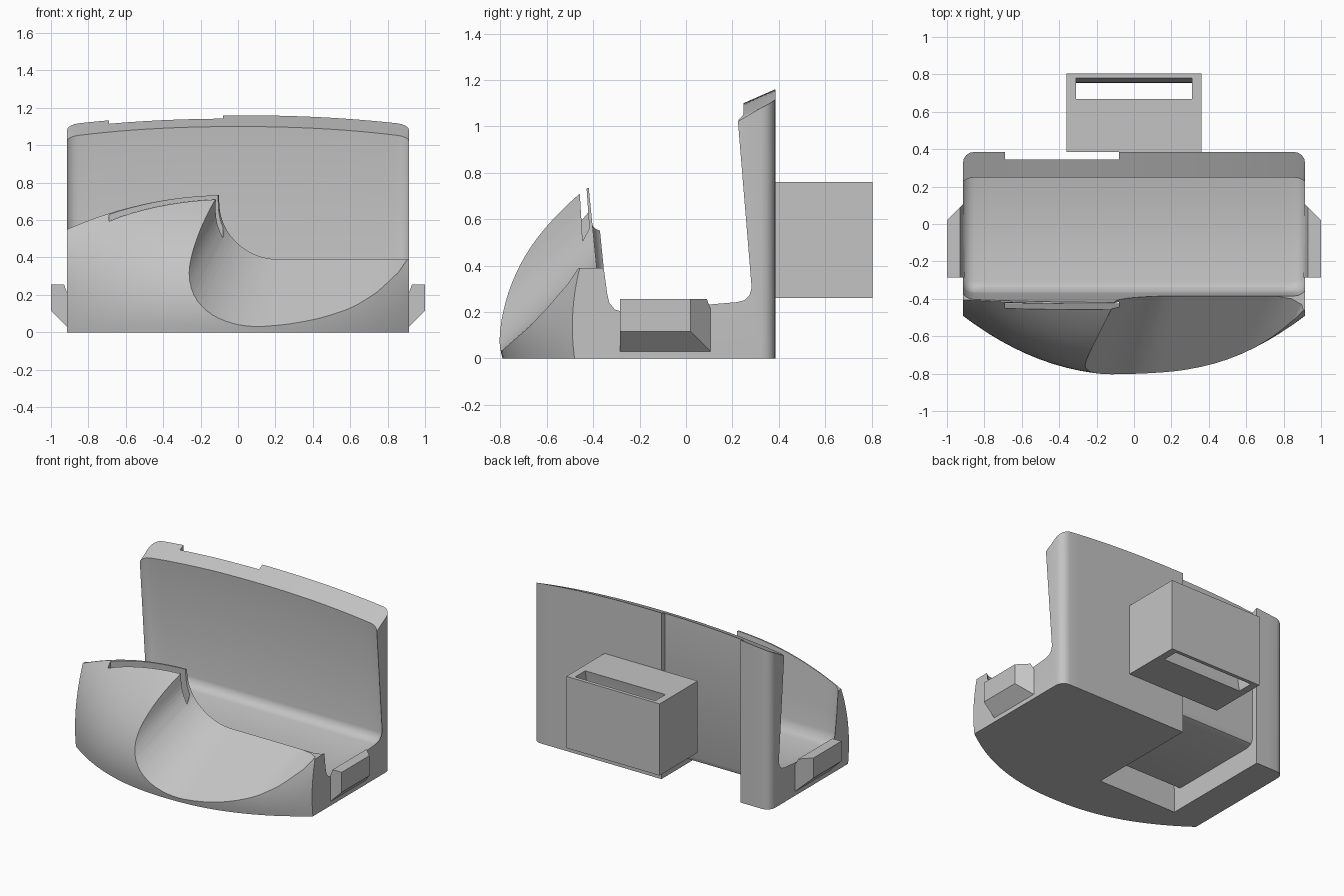
import bpy, bmesh, math

cube = bpy.data.objects.get("Cube")
if cube:
    bpy.data.objects.remove(cube, do_unlink=True)

grey = bpy.data.materials.new("plain_grey")
grey.use_nodes = True
colour = (0.55, 0.55, 0.55, 1)
grey.diffuse_color = colour
grey.node_tree.nodes["Principled BSDF"].inputs["Base Color"].default_value = colour


def loft(name, sections):
    """Closed solid through matching rings of points."""
    bm = bmesh.new()
    rings = [[bm.verts.new(p) for p in ring] for ring in sections]
    n = len(rings[0])
    for a, b in zip(rings, rings[1:]):
        for i in range(n):
            j = (i + 1) % n
            bm.faces.new((a[i], a[j], b[j], b[i]))
    bm.faces.new(rings[0])
    bm.faces.new(rings[-1])
    bmesh.ops.recalc_face_normals(bm, faces=bm.faces)
    mesh = bpy.data.meshes.new(name)
    bm.to_mesh(mesh)
    bm.free()
    mesh.materials.append(grey)
    obj = bpy.data.objects.new(name, mesh)
    bpy.context.collection.objects.link(obj)
    return obj


def prism_x(name, outline, x0, x1):
    return loft(name, [[(x, y, z) for y, z in outline] for x in (x0, x1)])


def activate(obj):
    bpy.ops.object.select_all(action='DESELECT')
    obj.select_set(True)
    bpy.context.view_layer.objects.active = obj


def cut(obj, cutter):
    activate(obj)
    mod = obj.modifiers.new("cut", 'BOOLEAN')
    mod.operation = 'DIFFERENCE'
    mod.solver = 'EXACT'
    mod.object = cutter
    bpy.ops.object.modifier_apply(modifier=mod.name)
    bpy.data.objects.remove(cutter, do_unlink=True)


HALF = 0.915
ROUND = 0.06
POCKET = 0.075


def body_section(x):
    """Side profile of the cradle at one x: floor, bulging front, back wall."""
    u = (abs(x) / HALF) ** 2.2
    e = min(ROUND, max(0, abs(x) - HALF + ROUND))
    r = ROUND - math.sqrt(ROUND ** 2 - e * e)      # rounded back corners
    g = POCKET - math.sqrt(POCKET ** 2 - e * e)    # pocket narrows at its ends
    back = 0.385 - r
    top = 0.735 - 0.185 * u
    pts = [(back, 0)]
    steps = 18
    for i in range(steps + 1):
        t = i / steps
        middle = -0.81 + 0.38 * ((t - 0.18) / 0.82) ** 2
        side = -0.49 + 0.085 * ((t - 0.25) / 0.75) ** 2
        pts.append((middle * (1 - u) + side * u, t * top))
    front = -0.385 + g
    pts.append((front - 0.1 * (top - 0.39), top))
    pts += [(front, 0.39), (front + 0.015, 0.25 + g)]
    # fillets between floor and walls
    for a in (30, 60, 90):
        c, s = math.cos(math.radians(a)), math.sin(math.radians(a))
        pts.append((front + 0.08 - 0.065 * c, 0.25 + g - 0.08 * s))
    for a in (90, 60, 30, 0):
        c, s = math.cos(math.radians(a)), math.sin(math.radians(a))
        pts.append((0.25 - g + 0.063 * c, 0.275 + g - 0.063 * s))
    pts.append((0.248 - 0.8 * g, 1.10 - 0.055 * u - 0.4 * r))
    pts.append((back, 1.16 - 0.05 * u - 0.5 * r))
    return [(x, y, z) for y, z in pts]


# Cradle body
inner = HALF - ROUND
ends = [inner + ROUND * math.sin(math.radians(a)) for a in (22, 45, 67, 90)]
xs = [-x for x in reversed(ends)]
xs += [-inner + 2 * inner * i / 24 for i in range(25)] + ends
body = loft("cradle_body", [body_section(x) for x in xs])

# Strap channel under the base, up the back and inside the front wall
channel = [(0.5, -0.1), (0.5, 1.3), (0.345, 1.3), (0.345, 0.2), (0.33, 0.165),
           (0.295, 0.15), (-0.37, 0.15), (-0.39, 0.17), (-0.432, 0.78),
           (-0.462, 0.78), (-0.425, 0.15), (-0.425, -0.1)]
cut(body, prism_x("channel_cutter", channel, -0.69, -0.08))


# Slanting thumb scoop through the front wall, widening outward
def scoop_section(y, d):
    left, centre, drop = -0.085 + 0.5 * d, 0.215 + 0.21 * d, 0.875 * d
    pts = [(left, 2.0)]
    for i in range(17):
        a = math.pi / 2 * i / 16
        pts.append((centre - (centre - left) * math.cos(a),
                    0.70 + drop - 0.31 * math.sin(a)))
    for x, z in ((0.76, 0.39), (0.85, 0.403), (0.92, 0.43), (0.965, 0.48), (0.99, 0.55)):
        pts.append((x + 0.5 * d, z + drop))
    pts.append((1.0 + 0.5 * d, 2.0))
    return [(x, y, z) for x, z in pts]


cut(body, loft("scoop_cutter", [scoop_section(-0.30, 0), scoop_section(-0.385, 0),
                                scoop_section(-1.0, -0.615)]))
# Flat rim beside the scoop
cut(body, prism_x("rim_cutter", [(-1, 0.39), (-0.30, 0.39), (-0.30, 2), (-1, 2)], 0.25, 2))

# Belt loop block on the back with a gently bowed slot
loop = prism_x("belt_loop", [(0.385, 0.26), (0.805, 0.26), (0.805, 0.76), (0.385, 0.76)],
               -0.36, 0.36)
arc = []
for i in range(13):
    k = -1.1 + 2.2 * i / 12
    arc.append((-0.025 * (1 - k * k), 0.51 + 0.25 * k))
slot = [(0.668 + o, z) for o, z in arc] + [(0.78 + o, z) for o, z in reversed(arc)]
cut(loop, prism_x("slot_cutter", slot, -0.31, 0.31))


# Chamfered tabs on both sides, hollowed slightly where the pocket meets them
def tab_ring(x, y1, z0, z1):
    return [(x, y, z) for y, z in ((-0.285, z0), (y1, z0), (y1, z1), (-0.285, z1))]


for side, name in ((1, "left_tab"), (-1, "right_tab")):
    loft(name, [tab_ring(side * 0.905, 0.105, 0.03, 0.20),
                tab_ring(side * 0.915, 0.105, 0.03, 0.215),
                tab_ring(side * 0.93, 0.09, 0.045, 0.255),
                tab_ring(side * 1.0, 0.02, 0.115, 0.255)])

for obj in (body, loop):
    activate(obj)
    bpy.ops.object.shade_smooth_by_angle(angle=math.radians(32))
